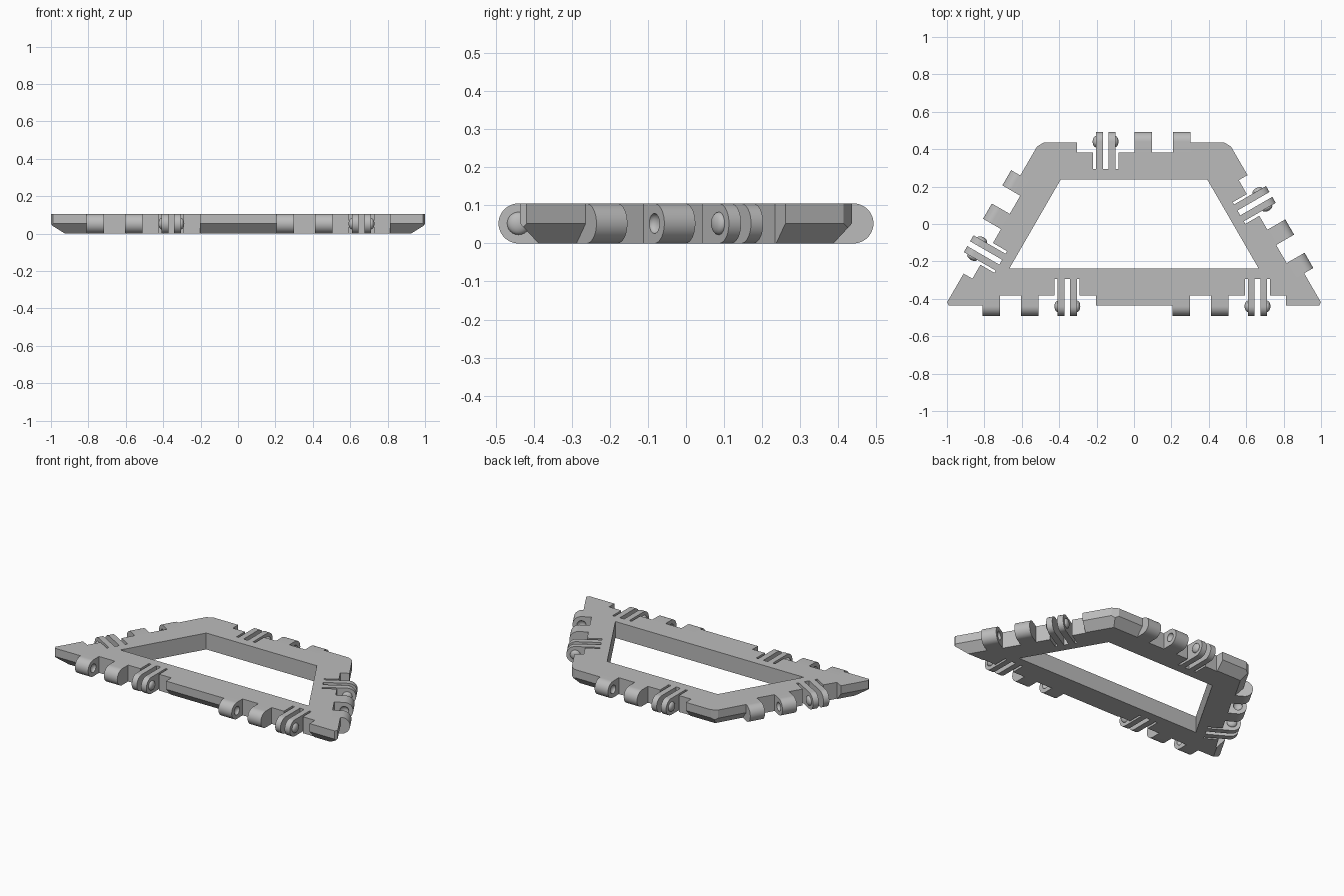
import bpy, bmesh
from math import sin, cos, pi, radians, sqrt
from mathutils import Matrix, Vector

cube = bpy.data.objects.get("Cube")
if cube:
    bpy.data.objects.remove(cube, do_unlink=True)

R = 0.0525             # knuckle radius, half the plate thickness
H = 2 * R
UNIT = 1.0165          # length of one hinge edge
EDGE = UNIT * sqrt(3) / 4   # hinge axis distance from the middle
NOTCH, SLOT = -0.058, -0.145
KNUCKLES = [(0.002, 0.096), (0.208, 0.302)]
PRONGS = [(-0.204, -0.167), (-0.137, -0.1)]

grey = bpy.data.materials.new("plain grey")
grey.use_nodes = True
grey.diffuse_color = (0.5, 0.5, 0.5, 1)
grey.node_tree.nodes["Principled BSDF"].inputs["Base Color"].default_value = (0.5, 0.5, 0.5, 1)


def finish(bm, name):
    bmesh.ops.recalc_face_normals(bm, faces=bm.faces)
    me = bpy.data.meshes.new(name)
    bm.to_mesh(me)
    bm.free()
    me.materials.append(grey)
    return me


def add_object(name, me, matrix=Matrix()):
    ob = bpy.data.objects.new(name, me)
    ob.matrix_world = matrix
    bpy.context.collection.objects.link(ob)
    return ob


def smooth(me):
    for p in me.polygons:
        p.use_smooth = True
    me.set_sharp_from_angle(angle=radians(30))


def prism(bm, points, direction, matrix=Matrix()):
    """Extrude a closed outline along a direction."""
    face = bm.faces.new([bm.verts.new(matrix @ Vector(p)) for p in points])
    ext = bmesh.ops.extrude_face_region(bm, geom=[face], use_keep_orig=True)["geom"]
    moved = [g for g in ext if isinstance(g, bmesh.types.BMVert)]
    bmesh.ops.translate(bm, verts=moved, vec=matrix.to_3x3() @ Vector(direction))


def trapezoid(inset, z):
    """Half-hexagon outline, moved inward by inset."""
    low = UNIT - inset * sqrt(3)
    high = UNIT / 2 - inset / sqrt(3)
    y = EDGE - inset
    return [(-low, -y, z), (low, -y, z), (high, y, z), (-high, y, z)]


def subtract(me, cutter_me):
    """Cut one mesh from another and return the result."""
    ob, cutter = add_object("work", me), add_object("cutter", cutter_me)
    cutter.hide_render = True
    mod = ob.modifiers.new("cut", 'BOOLEAN')
    mod.operation, mod.solver, mod.object = 'DIFFERENCE', 'EXACT', cutter
    bpy.context.view_layer.update()
    result = bpy.data.meshes.new_from_object(
        ob.evaluated_get(bpy.context.evaluated_depsgraph_get()))
    for o in (ob, cutter):
        bpy.data.objects.remove(o, do_unlink=True)
    return result


def lens(bm, x, depth, radius):
    """Flattened ball on the hinge axis."""
    m = Matrix.Translation((x, 0, R)) @ Matrix.Diagonal((depth, radius, radius, 1)) \
        @ Matrix.Rotation(pi / 2, 4, 'Y')
    bmesh.ops.create_uvsphere(bm, u_segments=24, v_segments=16, radius=1, matrix=m)


def lug(bm, x0, x1, back):
    """Round-ended lug running out from the plate edge."""
    arc = [(x0, R * cos(a), R + R * sin(a)) for a in
           [-pi / 2 + pi * i / 24 for i in range(25)]]
    prism(bm, [(x0, back, 0)] + arc + [(x0, back, H)], (x1 - x0, 0, 0))


# Hinge edges: name, middle of the edge, turn
side_x = UNIT * 0.75
edges = [("back", 0, EDGE, 0), ("left", side_x, 0, -60), ("right", -side_x, 0, 60),
         ("front_left", UNIT / 2, -EDGE, 180), ("front_right", -UNIT / 2, -EDGE, 180)]
places = {n: Matrix.Translation((x, y, 0)) @ Matrix.Rotation(radians(a), 4, 'Z')
          for n, x, y, a in edges}

# Plate with a bevelled underside
bm = bmesh.new()
rings = [[bm.verts.new(p) for p in trapezoid(inset, z)]
         for inset, z in ((R, 0), (0.004, R), (0.004, H))]
for a, b in zip(rings, rings[1:]):
    for i in range(4):
        j = (i + 1) % 4
        bm.faces.new((a[i], a[j], b[j], b[i]))
bm.faces.new(rings[0])
bm.faces.new(rings[-1])
bmesh.ops.recalc_face_normals(bm, faces=bm.faces)

# Blunted corners
for corner, angle, trim in zip(trapezoid(0.004, 0), (210, -30, 60, 120),
                               (0.0173, 0.0173, 0.0125, 0.0125)):
    n = Vector((cos(radians(angle)), sin(radians(angle)), 0))
    cut = bmesh.ops.bisect_plane(bm, geom=bm.verts[:] + bm.edges[:] + bm.faces[:],
                                 plane_co=Vector(corner) - n * trim, plane_no=n,
                                 clear_outer=True)["geom_cut"]
    bmesh.ops.edgeloop_fill(bm, edges=[g for g in cut if isinstance(g, bmesh.types.BMEdge)])
plate = finish(bm, "plate")

# Central opening, and a stepped recess for each hinge edge
bm = bmesh.new()
prism(bm, trapezoid(0.202, -0.1), (0, 0, 0.4))
recess = [(-0.304, 0.1), (-0.304, NOTCH), (-0.218, NOTCH), (-0.218, SLOT),
          (-0.084, SLOT), (-0.084, NOTCH), (0.302, NOTCH), (0.302, 0.1)]
for m in places.values():
    prism(bm, [(x, y, -0.1) for x, y in recess], (0, 0, 0.4), m)
add_object("frame_plate", subtract(plate, finish(bm, "openings")))

# Knuckles with dimples facing the gap between them
bm = bmesh.new()
for x0, x1 in KNUCKLES:
    lug(bm, x0, x1, NOTCH)
solid = finish(bm, "knuckles")
bm = bmesh.new()
for x in (KNUCKLES[0][1], KNUCKLES[1][0]):
    lens(bm, x, 0.018, 0.0265)
knuckles = subtract(solid, finish(bm, "dimples"))
smooth(knuckles)

# Springy fork with snap bumps on its outer faces
bm = bmesh.new()
for x0, x1 in PRONGS:
    lug(bm, x0, x1, SLOT)
for x in (PRONGS[0][0], PRONGS[1][1]):
    lens(bm, x, 0.017, 0.03)
fork = finish(bm, "fork")
smooth(fork)

for name, m in places.items():
    add_object(name + "_knuckles", knuckles, m)
    add_object(name + "_fork", fork, m)
